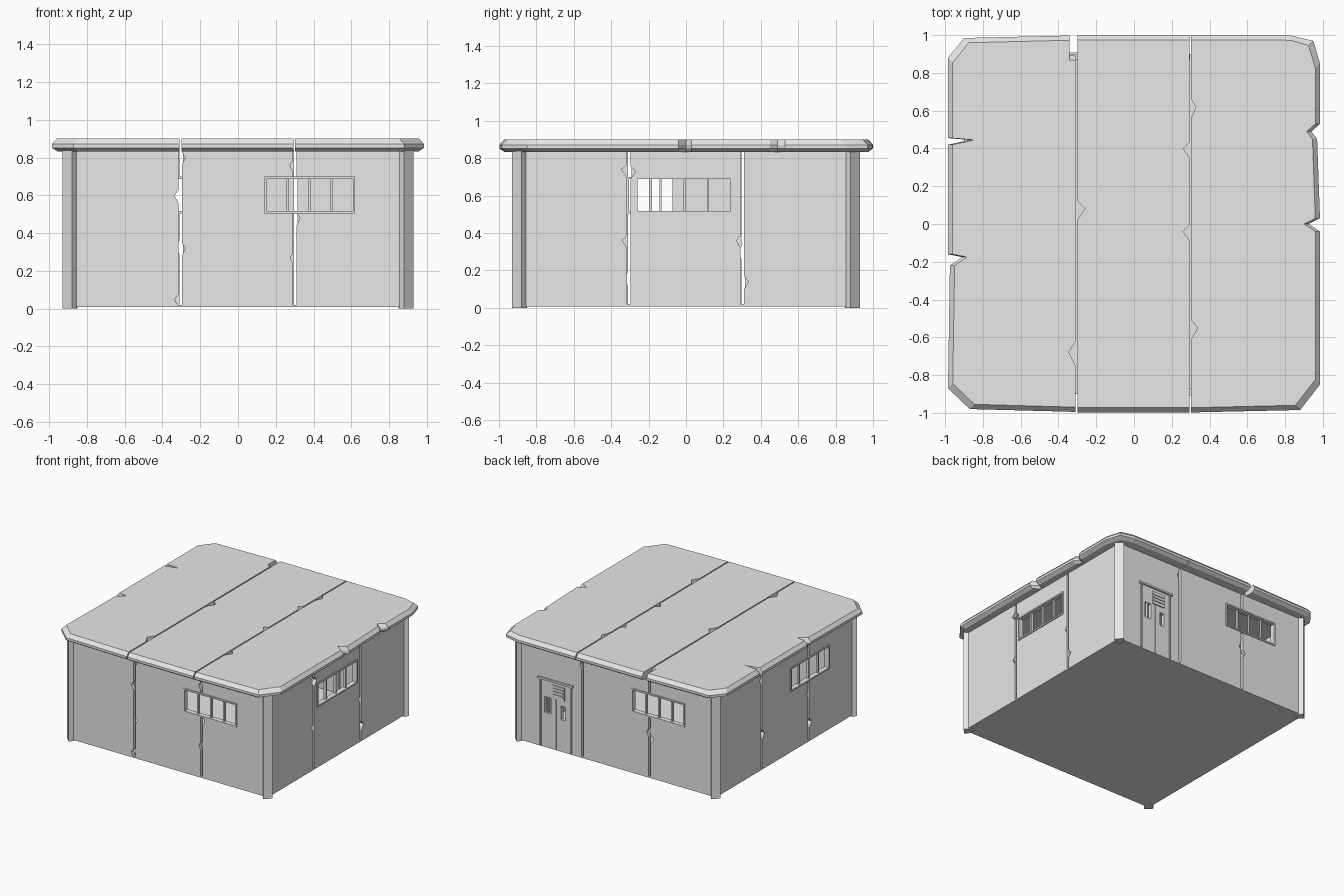
import bpy, bmesh, math
from mathutils import Matrix, Vector

cube = bpy.data.objects.get("Cube")
if cube:
    bpy.data.objects.remove(cube, do_unlink=True)

grey = bpy.data.materials.new("plain_grey")
grey.use_nodes = True
COLOUR = (0.8, 0.8, 0.8, 1)
grey.diffuse_color = COLOUR
grey.node_tree.nodes["Principled BSDF"].inputs["Base Color"].default_value = COLOUR

WALL, THICK, TOP, BASE = 0.9, 0.03, 0.84, 0.015


def loft(name, rings, turn=0):
    """Join equal rings of points into a closed solid, turned about z."""
    bm = bmesh.new()
    loops = [[bm.verts.new(p) for p in ring] for ring in rings]
    n = len(loops[0])
    for a, b in zip(loops, loops[1:]):
        for i in range(n):
            j = (i + 1) % n
            bm.faces.new((a[i], a[j], b[j], b[i]))
    bm.faces.new(loops[0][::-1])
    bm.faces.new(loops[-1])
    bmesh.ops.recalc_face_normals(bm, faces=bm.faces)
    bm.transform(Matrix.Rotation(turn, 4, 'Z'))
    me = bpy.data.meshes.new(name)
    bm.to_mesh(me)
    bm.free()
    me.materials.append(grey)
    ob = bpy.data.objects.new(name, me)
    bpy.context.collection.objects.link(ob)
    return ob


def box(name, u0, u1, z0, z1, out, depth, turn=0):
    """Box on a wall: u runs along the wall, out is its outer face."""
    ring = [(u0, z0), (u1, z0), (u1, z1), (u0, z1)]
    return loft(name, [[(u, y, z) for u, z in ring] for y in (-out, depth - out)], turn)


def cut(ob, cutter):
    mod = ob.modifiers.new("opening", 'BOOLEAN')
    mod.object, mod.solver = cutter, 'EXACT'
    bpy.context.view_layer.objects.active = ob
    bpy.ops.object.modifier_apply(modifier=mod.name)


def chipped(edge, chips, lo, hi, half):
    """Points up a seam edge, with triangular chips (place, tip)."""
    pts = [(edge, lo)]
    for place, tip in sorted(chips):
        pts += [(edge, place - half), (tip, place), (edge, place + half * 0.7)]
    return pts + [(edge, hi)]


# Walls: per side a window centre and half width, then chips on the four seam edges
SEAMS = (-0.315, -0.297, 0.292, 0.311)
SIDES = {
    "front": (0.38, 0.24, ([(0.6, -0.337), (0.05, -0.335)], [(0.32, -0.28), (0.8, -0.28)],
                           [(0.76, 0.275), (0.27, 0.278)], [(0.48, 0.328)])),
    "right": (-0.01, 0.26, ([(0.74, -0.345), (0.36, -0.34)], [(0.73, -0.27)],
                            [(0.36, 0.27)], [(0.14, 0.335)])),
    "back": (0.38, 0.24, ([(0.77, -0.33)], [], [(0.38, 0.275)], [(0.33, 0.335)])),
    "left": (0.31, 0.25, ([(0.74, -0.335)], [(0.3, -0.275)], [(0.4, 0.275)], [(0.16, 0.335)])),
}
W0, W1 = 0.505, 0.7
SLOTS = ((-0.65, -0.59, 0.29, 0.42), (-0.5, -0.46, 0.27, 0.38))

for k, (side, (mid, half, chips)) in enumerate(SIDES.items()):
    turn = k * math.pi / 2
    edges = [chipped(e, c, BASE, TOP, 0.04) for e, c in zip(SEAMS, chips)]
    ends = [[(s * 0.87, BASE), (s * 0.87, TOP)] for s in (-1, 1)]
    panels = (ends[0], edges[0]), (edges[1], edges[2]), (edges[3], ends[1])
    cutters = [box("window_cutter", mid - half, mid + half, W0, W1, 1, 0.2, turn)]
    if side == "back":
        cutters += [box("door_cutter", *s, 1, 0.2, turn) for s in SLOTS]
    for n, (a, b) in enumerate(panels):
        ring = a + b[::-1]
        wall = loft(f"{side}_wall_{n + 1}",
                    [[(u, y, z) for u, z in ring] for y in (-WALL, THICK - WALL)], turn)
        for c in cutters:
            cut(wall, c)
    for c in cutters:
        bpy.data.objects.remove(c, do_unlink=True)

    # Window frame and mullions
    a, b = mid - half, mid + half
    rim, out, deep = 0.012, WALL + 0.008, 0.04
    for n, z in enumerate((W0, W1 - rim)):
        box(f"{side}_window_rail_{n + 1}", a, b, z, z + rim, out, deep, turn)
    for n in range(5):
        u = a + (b - a - rim) * n / 4
        ends_bar = n in (0, 4)
        box(f"{side}_window_bar_{n + 1}", u, u + rim, W0 + rim, W1 - rim,
            out if ends_bar else WALL - 0.005, deep if ends_bar else 0.02, turn)

# Back door: frame, seam strip, louvred panel and slot rims
T = math.pi
D0, D1, DT = -0.69, -0.4, 0.56
for n, u in enumerate((D0, D1 - 0.012)):
    box(f"door_jamb_{n + 1}", u, u + 0.012, BASE, DT, WALL + 0.01, 0.02, T)
box("door_lintel", D0 - 0.015, D1 + 0.015, DT, DT + 0.015, WALL + 0.015, 0.025, T)
box("door_seam", -0.55, -0.542, BASE, 0.42, WALL + 0.005, 0.01, T)
box("door_panel", -0.575, -0.465, 0.43, 0.535, WALL + 0.008, 0.01, T)
for n in range(3):
    z = 0.455 + n * 0.025
    box(f"door_louvre_{n + 1}", -0.565, -0.475, z, z + 0.01, WALL + 0.014, 0.01, T)
box("door_slot_bar", -0.624, -0.616, 0.29, 0.42, WALL, 0.02, T)

# Corner posts with a broad outer chamfer
POST = [(0.855, 0.9), (0.88, 0.93), (0.93, 0.88), (0.9, 0.855), (0.85, 0.85)]
for k in range(4):
    loft(f"corner_post_{k + 1}", [[(x, y, z) for x, y in POST] for z in (0, TOP)], k * math.pi / 2)

# Floor slab
box("floor", -WALL, WALL, BASE - 0.007, BASE + 0.005, WALL, 2 * WALL)

# Roof slabs: plan outlines, bevelled on the outer rim only
west = [(-0.3, -0.995), (-0.87, -0.98), (-0.985, -0.87), (-0.975, -0.22), (-0.91, -0.175),
        (-0.985, -0.16), (-0.985, 0.42), (-0.87, 0.445), (-0.985, 0.455), (-0.985, 0.88),
        (-0.9, 0.985), (-0.342, 0.998), (-0.342, 0.895), (-0.31, 0.89), (-0.31, 0.86)]
west += [(-0.309, -0.62), (-0.345, -0.68), (-0.309, -0.75)]
west[0] = (-0.309, -0.995)
middle = chipped(-0.3, [(0.08, -0.26)], -0.998, 1, 0.06)
middle += chipped(0.293, [(0.4, 0.26), (-0.04, 0.26)], -0.998, 1, 0.045)[::-1]
east = chipped(0.302, [(0.62, 0.328), (-0.55, 0.338)], -0.998, 1, 0.06)
east += [(0.83, 0.998), (0.95, 0.97), (0.985, 0.85), (0.985, 0.53), (0.94, 0.49),
         (0.97, 0.45), (0.985, 0.03), (0.925, 0), (0.985, -0.04), (0.985, -0.85), (0.88, -0.985)]


def rim(p, inset, z):
    x, y = (c - math.copysign(inset, c) if abs(c) > 0.84 else c for c in p)
    return (x, y, z)


LAYERS = ((0.028, 0.833), (0, 0.852), (0, 0.872), (0.025, 0.9))
for name, plan in (("west", west), ("middle", middle), ("east", east)):
    loft(f"roof_{name}", [[rim(p, i, z) for p in plan] for i, z in LAYERS])
